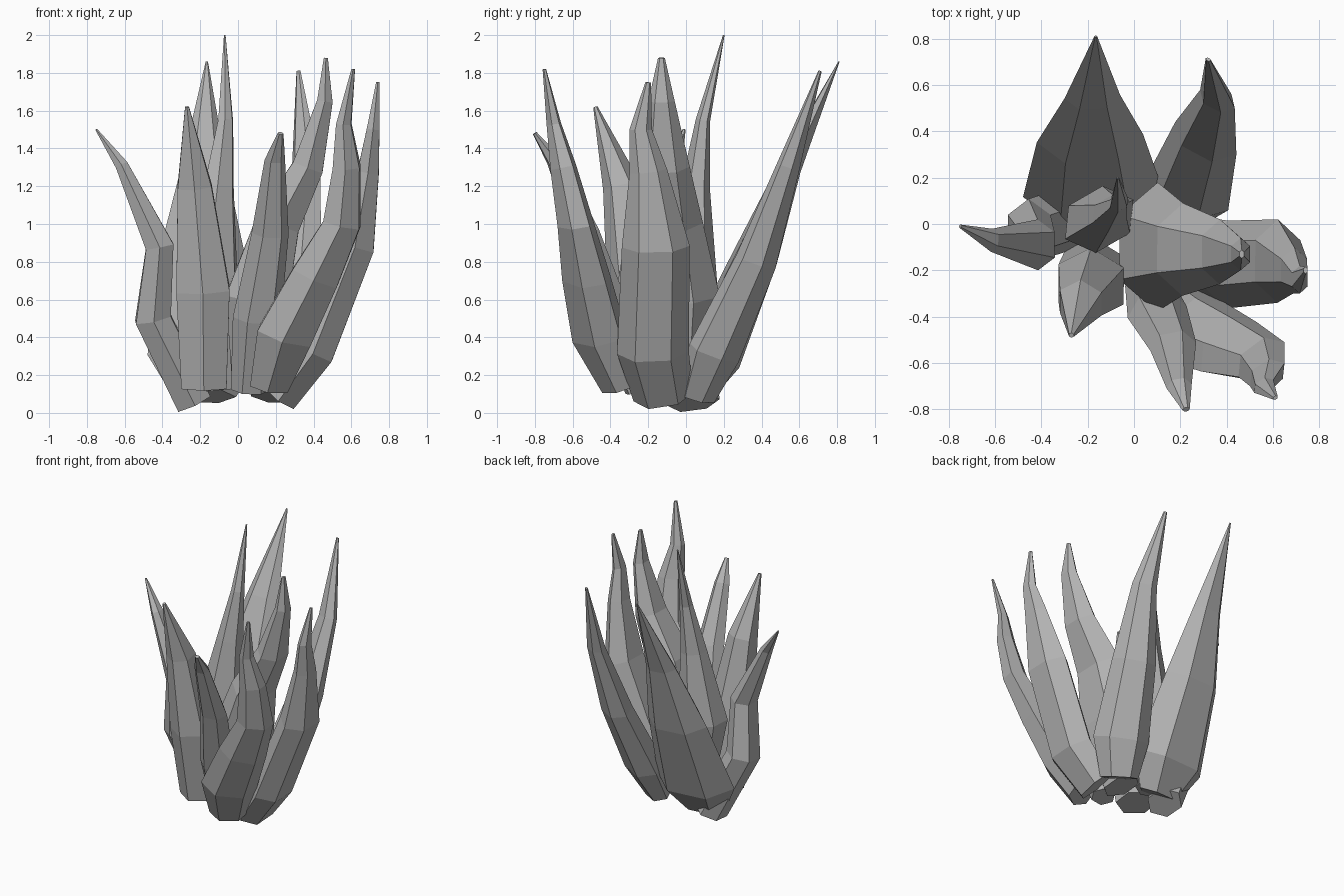
import bpy, bmesh, math
from mathutils import Vector

cube = bpy.data.objects.get("Cube")
if cube:
    bpy.data.objects.remove(cube)

grey = bpy.data.materials.new("leaf grey")
grey.use_nodes = True
colour = (0.45, 0.45, 0.45, 1)
grey.diffuse_color = colour
grey.node_tree.nodes["Principled BSDF"].inputs["Base Color"].default_value = colour


def leaf(name, facing, thick, rings):
    """Six-sided tapering leaf; rings hold (x, y, z, half width), base to tip."""
    a = math.radians(facing)
    side = Vector((-math.sin(a), math.cos(a), 0))
    centres = [Vector(r[:3]) for r in rings]
    bm = bmesh.new()
    loops = []
    for i, ring in enumerate(rings):
        run = centres[min(i + 1, len(rings) - 1)] - centres[max(i - 1, 0)]
        u = (side - run * side.dot(run) / run.length_squared).normalized()
        v = u.cross(run.normalized())
        loop = []
        for k in range(6):
            t = k * math.pi / 3
            loop.append(bm.verts.new(centres[i] + ring[3] * (
                u * math.cos(t) + v * math.sin(t) * thick)))
        loops.append(loop)
    for low, high in zip(loops, loops[1:]):
        for k in range(6):
            n = (k + 1) % 6
            bm.faces.new((low[k], low[n], high[n], high[k]))
    bm.faces.new(loops[0])
    bm.faces.new(loops[-1])
    bmesh.ops.recalc_face_normals(bm, faces=bm.faces)
    mesh = bpy.data.meshes.new(name)
    bm.to_mesh(mesh)
    bm.free()
    mesh.materials.append(grey)
    bpy.context.collection.objects.link(bpy.data.objects.new(name, mesh))


# Outer leaves on the right-hand side
leaf("side_leaf", 180, 0.78, [
    (-.235, .04, .055, .14), (-.45, -.03, .5, .14), (-.415, -.09, .88, .11),
    (-.615, -.07, 1.31, .05), (-.75, -.01, 1.5, .008)])
leaf("front_side_leaf", -122, 0.95, [
    (-.18, -.19, .135, .14), (-.185, -.26, .65, .165), (-.23, -.34, 1.2, .105),
    (-.27, -.48, 1.62, .012)])

# Broad leaves leaning back
leaf("broad_back_leaf", 95, 0.55, [
    (-.18, .04, .09, .17), (-.18, .14, .3, .3), (-.19, .37, .83, .23),
    (-.18, .55, 1.3, .12), (-.165, .81, 1.86, .006)])
leaf("back_leaf", 60, 0.65, [
    (.18, .06, .085, .13), (.24, .15, .32, .19), (.31, .37, .8, .15),
    (.36, .54, 1.3, .085), (.32, .71, 1.81, .012)])

# Upright leaves at the heart
leaf("centre_leaf", 120, 0.8, [
    (-.1, .02, .12, .1), (-.15, .02, .7, .17), (-.1, .05, 1.2, .09),
    (-.065, .09, 1.55, .045), (-.07, .2, 2, .005)])
leaf("inner_leaf", 0, 0.68, [
    (.06, -.06, .12, .15), (.1, -.1, .6, .28), (.21, -.11, 1, .2),
    (.37, -.12, 1.3, .14), (.46, -.13, 1.65, .07), (.465, -.13, 1.88, .018)])

# Leaves leaning forward
leaf("front_leaf", -80, 0.75, [
    (.06, -.25, .12, .1), (.1, -.38, .5, .13), (.17, -.53, .95, .1),
    (.195, -.7, 1.34, .055), (.225, -.8, 1.48, .016)])
leaf("front_curved_leaf", -55, 0.68, [
    (.17, -.35, .14, .13), (.25, -.46, .41, .19), (.41, -.53, .72, .165),
    (.55, -.585, 1, .125), (.575, -.65, 1.3, .09), (.56, -.7, 1.53, .05),
    (.61, -.75, 1.82, .012)])
leaf("outer_leaf", 0, 0.65, [
    (.23, -.12, .085, .16), (.4, -.175, .32, .19), (.62, -.16, .88, .18),
    (.69, -.2, 1.28, .1), (.715, -.24, 1.5, .06), (.74, -.2, 1.75, .015)])
